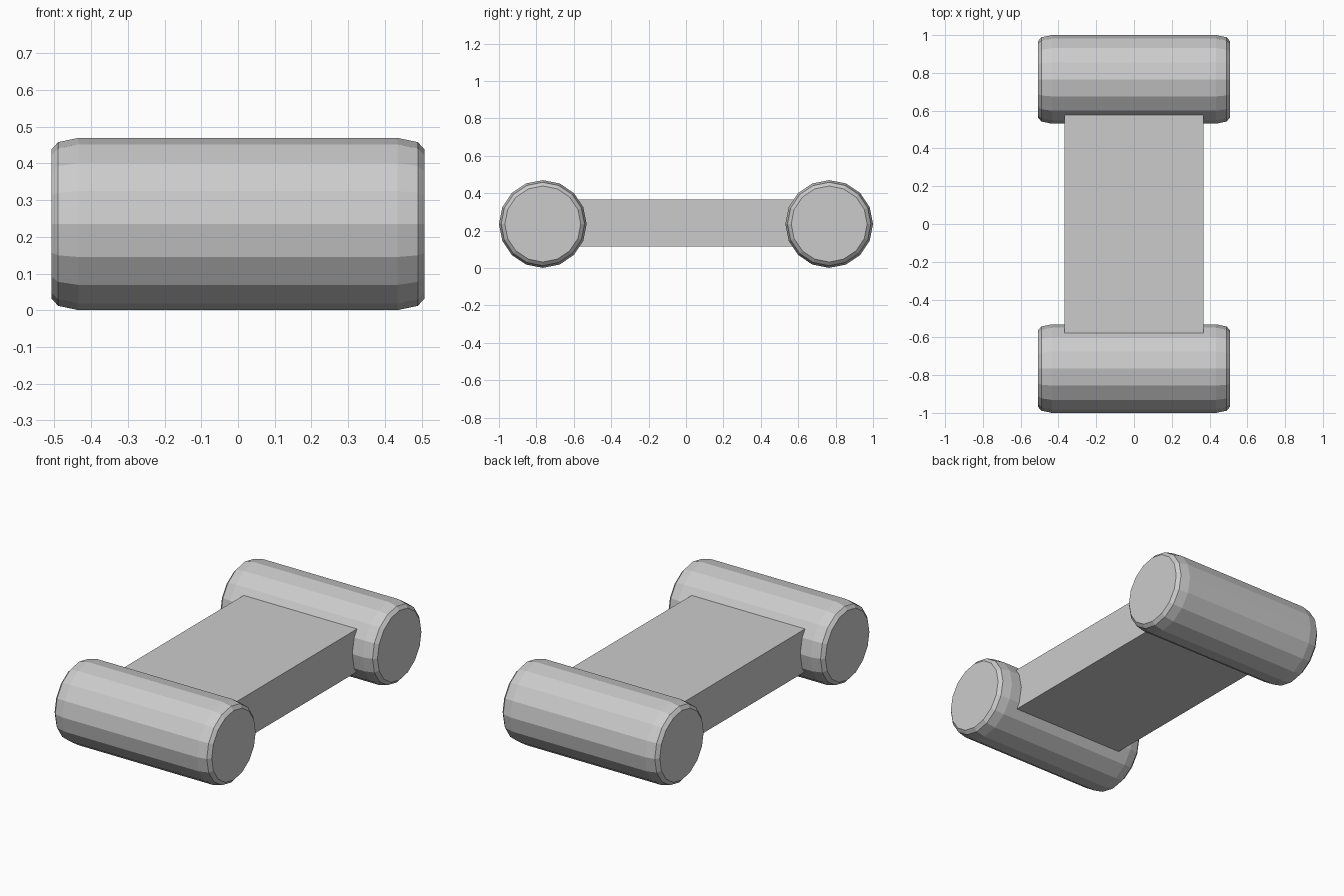
import bpy, bmesh, math

if "Cube" in bpy.data.objects:
    bpy.data.objects.remove(bpy.data.objects["Cube"])

SIDES = 16
CENTER_Z = 0.235
# Half profile of a roller: (x, radius), mirrored for the other end
HALF = [(0.508, 0.203), (0.49, 0.223), (0.435, 0.2345)]
PROFILE = HALF + [(-x, r) for x, r in reversed(HALF)]


def finish(name, bm):
    bmesh.ops.recalc_face_normals(bm, faces=bm.faces)
    mesh = bpy.data.meshes.new(name)
    bm.to_mesh(mesh)
    bm.free()
    obj = bpy.data.objects.new(name, mesh)
    bpy.context.collection.objects.link(obj)
    return obj


def roller(name, y):
    bm = bmesh.new()
    rings = []
    for x, r in PROFILE:
        angles = [2 * math.pi * i / SIDES for i in range(SIDES)]
        rings.append([bm.verts.new((x, r * math.cos(a), r * math.sin(a))) for a in angles])
    for a, b in zip(rings, rings[1:]):
        for i in range(SIDES):
            j = (i + 1) % SIDES
            bm.faces.new((a[i], a[j], b[j], b[i]))
    bm.faces.new(rings[0])
    bm.faces.new(rings[-1])
    obj = finish(name, bm)
    obj.location = (0, y, CENTER_Z)


# Rounded-edge end cylinders
roller("front_roller", -0.7655)
roller("back_roller", 0.7655)

# Flat slab joining the cylinders
bm = bmesh.new()
bmesh.ops.create_cube(bm, size=1)
bmesh.ops.scale(bm, vec=(0.734, 1.26, 0.25), verts=bm.verts)
slab = finish("connecting_slab", bm)
slab.location = (0, 0, 0.24)
